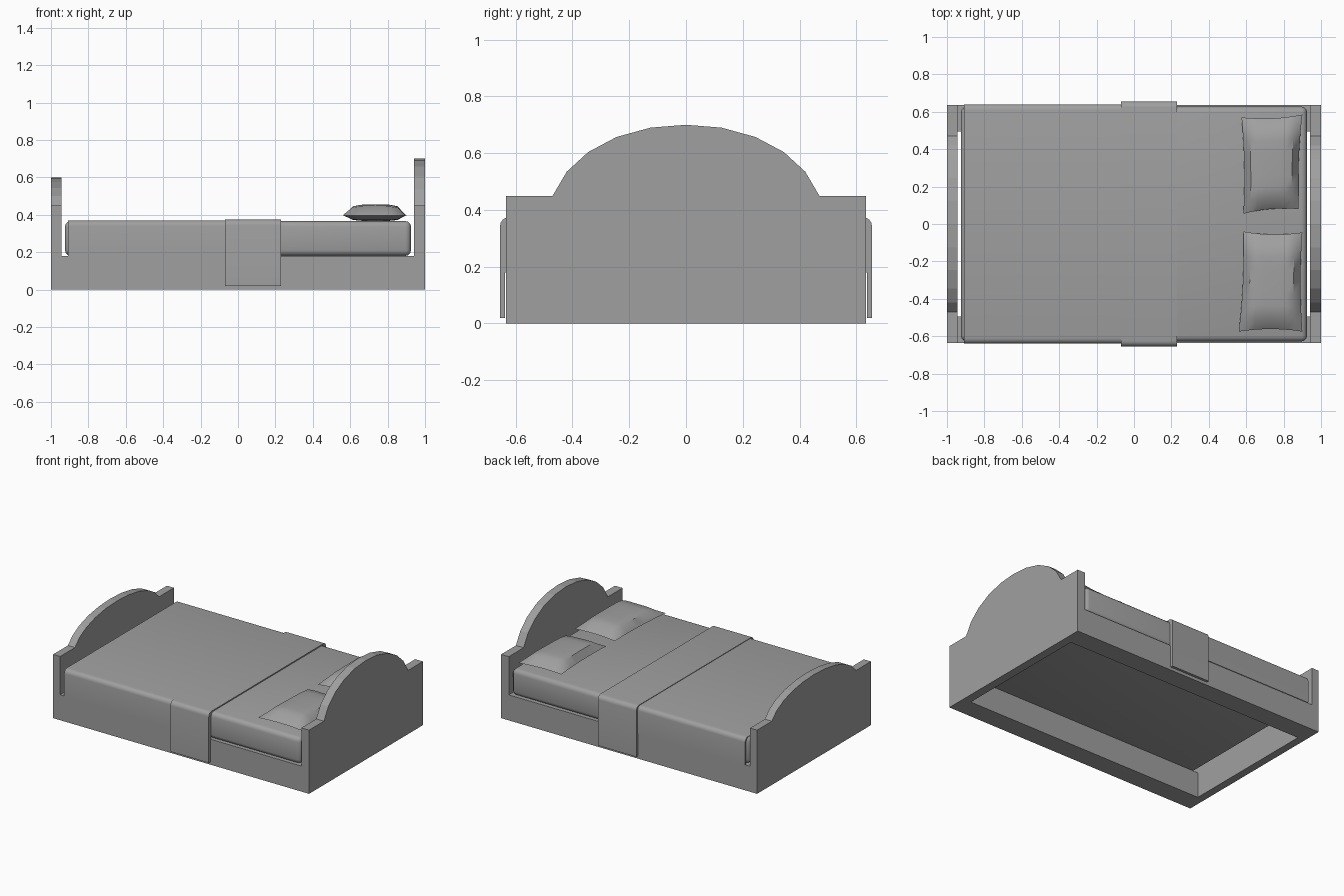
import bpy, bmesh, math

if "Cube" in bpy.data.objects:
    bpy.data.objects.remove(bpy.data.objects["Cube"])

grey = bpy.data.materials.new("plain grey")
grey.diffuse_color = (0.35, 0.35, 0.35, 1)
grey.use_nodes = True
grey.node_tree.nodes["Principled BSDF"].inputs["Base Color"].default_value = grey.diffuse_color


def finish(name, bm, smooth=False):
    bmesh.ops.recalc_face_normals(bm, faces=bm.faces[:])
    mesh = bpy.data.meshes.new(name)
    bm.to_mesh(mesh)
    bm.free()
    mesh.materials.append(grey)
    ob = bpy.data.objects.new(name, mesh)
    bpy.context.collection.objects.link(ob)
    if smooth:
        bpy.ops.object.select_all(action='DESELECT')
        bpy.context.view_layer.objects.active = ob
        ob.select_set(True)
        bpy.ops.object.shade_smooth_by_angle(angle=math.radians(40))
    return ob


def extrude_x(name, profile, x0, x1, smooth=False):
    """Closed (y, z) profile extruded from x0 to x1."""
    bm = bmesh.new()
    a = [bm.verts.new((x0, y, z)) for y, z in profile]
    b = [bm.verts.new((x1, y, z)) for y, z in profile]
    n = len(profile)
    for i in range(n):
        j = (i + 1) % n
        bm.faces.new((a[i], a[j], b[j], b[i]))
    bm.faces.new(a)
    bm.faces.new(b)
    return finish(name, bm, smooth)


def box(name, x0, x1, y0, y1, z0, z1, bevel=0):
    bm = bmesh.new()
    bmesh.ops.create_cube(bm, size=1)
    for v in bm.verts:
        v.co = ((x0 + x1) / 2 + v.co.x * (x1 - x0),
                (y0 + y1) / 2 + v.co.y * (y1 - y0),
                (z0 + z1) / 2 + v.co.z * (z1 - z0))
    if bevel:
        bmesh.ops.bevel(bm, geom=bm.edges[:], offset=bevel, segments=3,
                        profile=0.5, affect='EDGES')
    return finish(name, bm, bevel > 0)


def arched_board(name, x0, x1, top):
    # ten-sided arch between two square shoulders
    half = [(0.47, 0), (0.42, 0.34), (0.345, 0.615), (0.245, 0.828), (0.125, 0.96)]
    arch = half + [(0, 1)] + [(-y, t) for y, t in reversed(half)]
    prof = [(-0.635, 0), (0.635, 0), (0.635, 0.45)]
    prof += [(y, 0.45 + t * (top - 0.45)) for y, t in arch]
    prof += [(-0.635, 0.45)]
    return extrude_x(name, prof, x0, x1)


def draped_cover(name, x0, x1, w, top, bottom, thick, r=0.03):
    """U-shaped cloth with rounded shoulders."""
    def arc(half_w, z, rad):
        pts = [(half_w - rad + rad * math.cos(a), z - rad + rad * math.sin(a))
               for a in (k * math.pi / 8 for k in range(5))]
        side = [(half_w, bottom)] + pts
        return side + [(-y, q) for y, q in reversed(side)]
    outer = arc(w, top, r)
    inner = arc(w - thick, top - 0.004, r - 0.004)
    return extrude_x(name, outer + inner[::-1], x0, x1, True)


def pillow(name, corners, z_seam, up, down, n=8):
    """Pinched cushion over four (x, y) corners: u0v0, u1v0, u1v1, u0v1."""
    bm = bmesh.new()
    cx = sum(c[0] for c in corners) / 4
    cy = sum(c[1] for c in corners) / 4

    def point(i, j, h):
        u, v = 2 * i / n - 1, 2 * j / n - 1
        w = ((1 - u) * (1 - v), (1 + u) * (1 - v), (1 + u) * (1 + v), (1 - u) * (1 + v))
        x = sum(k * c[0] for k, c in zip(w, corners)) / 4
        y = sum(k * c[1] for k, c in zip(w, corners)) / 4
        # edges bow inward between the corners
        x -= (x - cx) * 0.06 * (1 - v * v) * abs(u)
        y -= (y - cy) * 0.05 * (1 - u * u) * abs(v)
        bulge = math.sqrt(max(0, (1 - u ** 4) * (1 - v ** 4)))
        return (x, y, z_seam + h * bulge)

    for h in (up, -down):
        g = [[bm.verts.new(point(i, j, h)) for j in range(n + 1)] for i in range(n + 1)]
        for i in range(n):
            for j in range(n):
                bm.faces.new((g[i][j], g[i + 1][j], g[i + 1][j + 1], g[i][j + 1]))
    bmesh.ops.remove_doubles(bm, verts=bm.verts[:], dist=0.0005)
    return finish(name, bm, True)


# Frame
arched_board("headboard", 0.94, 1.0, 0.70)
arched_board("footboard", -1.0, -0.945, 0.60)
for side, s in (("front", -1), ("back", 1)):
    y0, y1 = sorted((s * 0.495, s * 0.635))
    box(side + "_rail", -0.945, 0.94, y0, y1, 0, 0.18)

# Bedding
box("mattress", -0.925, 0.925, -0.628, 0.628, 0.18, 0.366, 0.03)
draped_cover("blanket", -0.91, 0.23, 0.64, 0.370, 0.18, 0.012)
draped_cover("folded_band", -0.07, 0.23, 0.655, 0.374, 0.02, 0.018)

# Pillows
pillow("back_pillow", [(0.585, 0.055), (0.88, 0.08), (0.90, 0.585), (0.575, 0.57)],
       0.397, 0.058, 0.03)
pillow("front_pillow", [(0.56, -0.575), (0.90, -0.575), (0.90, -0.045), (0.585, -0.04)],
       0.397, 0.058, 0.03)
